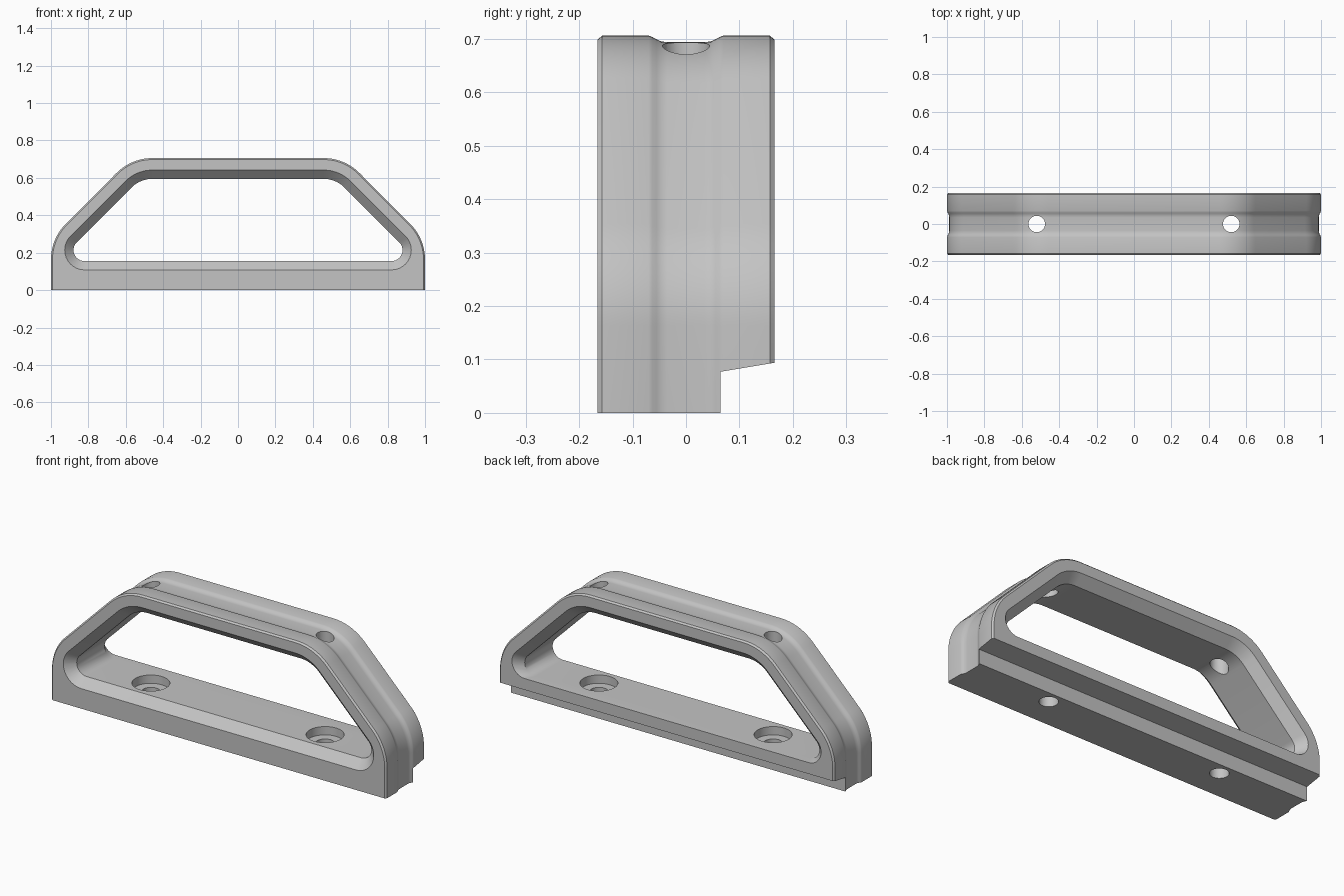
import bpy, bmesh, math
from mathutils import Vector

if "Cube" in bpy.data.objects:
    bpy.data.objects.remove(bpy.data.objects["Cube"])

HALF = 0.166   # half of the handle's depth
SEG = 12       # segments per rounded corner

grey = bpy.data.materials.new("satin_grey")
grey.use_nodes = True
colour = (0.55, 0.55, 0.55, 1)
grey.diffuse_color = colour
grey.node_tree.nodes["Principled BSDF"].inputs["Base Color"].default_value = colour


def grow(poly, dists):
    """Move each edge of a counter-clockwise polygon outward by its distance."""
    pts = [Vector(p) for p in poly]
    n = len(pts)
    norms = []
    for i in range(n):
        d = (pts[(i + 1) % n] - pts[i]).normalized()
        norms.append(Vector((d.y, -d.x)))
    out = []
    for i in range(n):
        a, b = norms[i - 1], norms[i]
        da, db = dists[i - 1], dists[i]
        det = a.x * b.y - a.y * b.x
        out.append(pts[i] + Vector((da * b.y - db * a.y, a.x * db - b.x * da)) / det)
    return out


def rounded(pts, radii):
    """Round the polygon's corners; a zero radius keeps the corner."""
    out = []
    n = len(pts)
    for i, r in enumerate(radii):
        p = pts[i]
        if r == 0:
            out.append(p)
            continue
        u = (pts[i - 1] - p).normalized()
        v = (pts[(i + 1) % n] - p).normalized()
        half = u.angle(v) / 2
        centre = p + (u + v).normalized() * r / math.sin(half)
        start = p + u * r / math.tan(half) - centre
        sweep = math.pi - 2 * half
        for k in range(SEG + 1):
            t = sweep * k / SEG
            c, s = math.cos(t), math.sin(t)
            out.append(centre + Vector((start.x * c - start.y * s,
                                        start.x * s + start.y * c)))
    return out


def loft(name, rings):
    """Skin a list of equal rings and cap both ends."""
    bm = bmesh.new()
    loops = [[bm.verts.new(p) for p in ring] for ring in rings]
    for a, b in zip(loops, loops[1:]):
        for i in range(len(a)):
            j = (i + 1) % len(a)
            bm.faces.new((a[i], a[j], b[j], b[i]))
    bm.faces.new(loops[0])
    bm.faces.new(loops[-1])
    bmesh.ops.recalc_face_normals(bm, faces=bm.faces)
    mesh = bpy.data.meshes.new(name)
    bm.to_mesh(mesh)
    bm.free()
    mesh.materials.append(grey)
    obj = bpy.data.objects.new(name, mesh)
    bpy.context.collection.objects.link(obj)
    return obj


def cylinder(name, x, radius, low, high):
    angles = [math.tau * k / 40 for k in range(40)]
    return loft(name, [[(x + radius * math.cos(a), radius * math.sin(a), z)
                        for a in angles] for z in (low, high)])


# Handle body: arched outline with edge chamfers and a shallow groove round it
outer = [(-1, 0), (1, 0), (1, 0.275), (0.57, 0.706), (-0.57, 0.706), (-1, 0.275)]
side = [(HALF, 0.008), (0.157, 0), (0.07, 0), (0.063, 0.0025),
        (0.055, 0.007), (0.046, 0.011), (0.035, 0.012)]
section = [(-y, d) for y, d in side] + [(y, d) for y, d in reversed(side)]
rings = []
for y, d in section:
    pts = grow(outer, [0] + [-d] * 5)
    r = 0.27 - d
    rings.append([(p.x, y, p.y) for p in rounded(pts, [0, 0, r, r, r, r])])
body = loft("handle_body", rings)

# Grip opening: chamfered all round in front, and on sides and top behind
inner = [(-0.963, 0.155), (0.963, 0.155), (0.523, 0.595), (-0.523, 0.595)]
flare = 0.02
rings = []
for y, d, floor in ((-HALF - flare, 0.047 + flare, 1), (-HALF + 0.047, 0, 1),
                    (HALF - 0.047, 0, 0), (HALF + flare, 0.047 + flare, 0)):
    pts = grow(inner, [d * floor, d, d, d])
    low = 0.059 + d * (1 if floor else 0.35)
    rings.append([(p.x, y, p.y)
                  for p in rounded(pts, [low, low, 0.16 + d, 0.16 + d])])
cutters = [loft("opening_cutter", rings)]

# Rear step under the base, with a sloping shoulder
step = [(0.065, -0.1), (0.065, 0.077), (0.25, 0.108), (0.25, -0.1)]
cutters.append(loft("step_cutter", [[(x, y, z) for y, z in step] for x in (-1.1, 1.1)]))

# Screw holes: access hole in the rail, counterbore and drill in the base
for x in (-0.52, 0.52):
    cutters.append(cylinder("rail_hole_cutter", x, 0.044, 0.45, 0.85))
    cutters.append(cylinder("counterbore_cutter", x, 0.093, 0.11, 0.3))
    cutters.append(cylinder("drill_cutter", x, 0.046, -0.1, 0.2))

# Cut everything out of the body
bpy.context.view_layer.objects.active = body
body.select_set(True)
for cutter in cutters:
    cutter.hide_render = True
    mod = body.modifiers.new(cutter.name, "BOOLEAN")
    mod.operation = "DIFFERENCE"
    mod.solver = "EXACT"
    mod.object = cutter
    bpy.ops.object.modifier_apply(modifier=mod.name)
    bpy.data.objects.remove(cutter)

bpy.ops.object.shade_smooth_by_angle(angle=math.radians(30))
